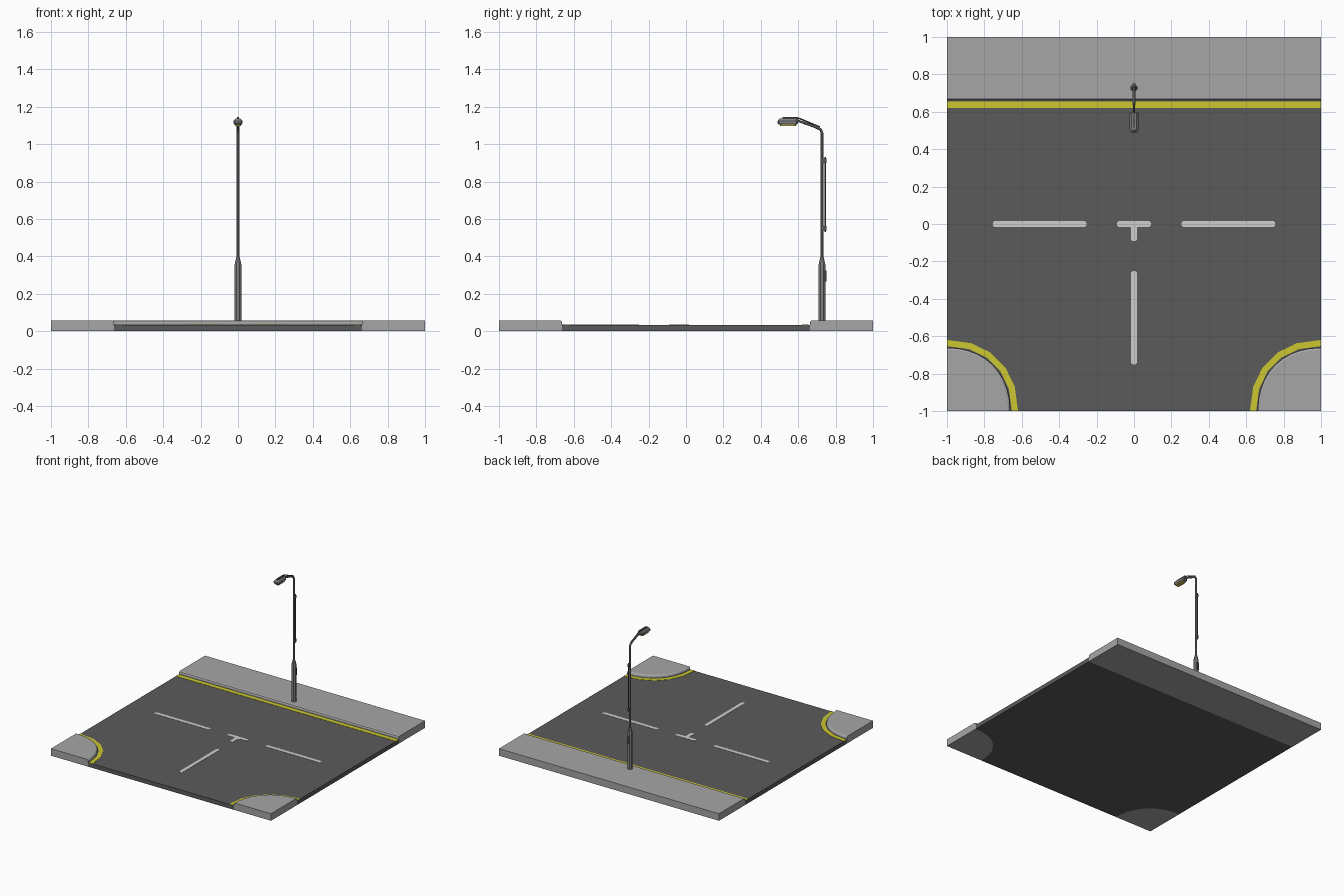
import bpy, bmesh, math
from mathutils import Vector

if "Cube" in bpy.data.objects:
    bpy.data.objects.remove(bpy.data.objects["Cube"])


def mat(name, r, g, b):
    m = bpy.data.materials.new(name)
    m.diffuse_color = (r, g, b, 1)
    m.use_nodes = True
    m.node_tree.nodes["Principled BSDF"].inputs["Base Color"].default_value = m.diffuse_color
    return m


ASPHALT = mat("asphalt", 0.105, 0.105, 0.105)
PAVING = mat("paving", 0.38, 0.38, 0.38)
YELLOW = mat("yellow_paint", 0.60, 0.57, 0.03)
WHITE = mat("white_paint", 0.62, 0.62, 0.60)
METAL = mat("pole_metal", 0.22, 0.22, 0.22)
DARK = mat("dark_metal", 0.09, 0.09, 0.09)
LENS = mat("lamp_lens", 0.60, 0.48, 0.10)


def loft(name, rings, material):
    """Skin between matching rings of 3D points and cap both ends."""
    bm = bmesh.new()
    vs = [[bm.verts.new(p) for p in ring] for ring in rings]
    n = len(vs[0])
    for a, b in zip(vs, vs[1:]):
        for i in range(n):
            j = (i + 1) % n
            bm.faces.new((a[i], a[j], b[j], b[i]))
    bm.faces.new(vs[0][::-1])
    bm.faces.new(vs[-1])
    bmesh.ops.recalc_face_normals(bm, faces=bm.faces)
    me = bpy.data.meshes.new(name)
    bm.to_mesh(me)
    bm.free()
    me.materials.append(material)
    ob = bpy.data.objects.new(name, me)
    bpy.context.collection.objects.link(ob)
    return ob


def prism(name, outline, z0, z1, material):
    return loft(name, [[(x, y, z) for x, y in outline] for z in (z0, z1)], material)


def rect(x0, x1, y0, y1, c=0.0):
    """Rectangle outline, with optional corner chamfer."""
    if not c:
        return [(x0, y0), (x1, y0), (x1, y1), (x0, y1)]
    return [(x0 + c, y0), (x1 - c, y0), (x1, y0 + c), (x1, y1 - c),
            (x1 - c, y1), (x0 + c, y1), (x0, y1 - c), (x0, y0 + c)]


def arc(r, side, n):
    """Slightly squared quarter round about a front corner, from the side edge to the front edge."""
    pts = []
    for i in range(n + 1):
        a = math.pi / 2 * i / n
        s, c = max(math.sin(a), 0) ** 0.92, max(math.cos(a), 0) ** 0.92
        pts.append((side * (1 - r * s), -1 + r * c))
    pts[-1] = (side * (1 - r), -1)
    return pts


def tube(name, path, radii, sides, material):
    """Round bar along a path lying in a plane of constant x."""
    path = [Vector(p) for p in path]
    rings = []
    for i, p in enumerate(path):
        t = (path[min(i + 1, len(path) - 1)] - path[max(i - 1, 0)]).normalized()
        u = Vector((1, 0, 0))
        v = t.cross(u)
        rings.append([p + radii[i] * (math.cos(k) * u + math.sin(k) * v)
                      for k in [2 * math.pi * (j + 0.5) / sides for j in range(sides)]])
    return loft(name, rings, material)


ROAD, CURB = 0.034, 0.058
R, RT = 0.338, 0.327

# Road slab, cut away under the pavements
prism("road", [(-1, 0.662)] + arc(R, -1, 10) + arc(R, 1, 10)[::-1] + [(1, 0.662)], 0, ROAD, ASPHALT)

# Back pavement with eased curb edge
loft("back_pavement", [[(x, y, z) for x, y in rect(-1, 1, y0, 1)]
     for y0, z in ((0.662, 0), (0.662, 0.046), (0.666, 0.054), (0.674, CURB))], PAVING)
prism("back_yellow_line", rect(-1, 1, 0.62, 0.656), ROAD - 0.002, ROAD + 0.002, YELLOW)

# Rounded corner pavements with yellow edge lines
for side, tag in ((-1, "left"), (1, "right")):
    loft(tag + "_corner_pavement",
         [[(x, y, z) for x, y in arc(r, side, 10) + [(side, -1)]]
          for r, z in ((R, 0), (R, 0.046), (R - 0.004, 0.054), (RT, CURB))], PAVING)
    prism(tag + "_yellow_line", arc(0.38, side, 5) + arc(0.347, side, 5)[::-1],
          ROAD - 0.002, ROAD + 0.002, YELLOW)
    x0, x1 = sorted((side * 0.255, side * 0.755))
    prism(tag + "_lane_dash", rect(x0, x1, -0.015, 0.015, 0.007), ROAD - 0.002, ROAD + 0.002, WHITE)

# Centre markings
prism("front_lane_dash", rect(-0.015, 0.015, -0.75, -0.252, 0.007), ROAD - 0.002, ROAD + 0.002, WHITE)
half = [(0.008, -0.092), (0.015, -0.085), (0.015, -0.022), (0.022, -0.015), (0.083, -0.015),
        (0.09, -0.008), (0.09, 0.008), (0.083, 0.015)]
prism("centre_tee", half + [(-x, y) for x, y in half[::-1]], ROAD - 0.002, ROAD + 0.002, WHITE)

# Street lamp: base, pole and arm
PY = 0.727
tube("lamp_base", [(0, PY, z) for z in (0.05, 0.355, 0.395)], [0.02, 0.02, 0.010], 8, METAL)
tube("lamp_pole", [(0, PY, 0.39), (0, PY, 1.06), (0, PY - 0.007, 1.078), (0, 0.69, 1.093), (0, 0.59, 1.128)],
     [0.0085, 0.008, 0.008, 0.0075, 0.007], 8, METAL)
tube("arm_brace", [(0, 0.715, 1.092), (0, 0.60, 1.14)], [0.004, 0.004], 6, DARK)

# Access door and rear rod with its brackets
prism("base_door", rect(-0.009, 0.009, 0.74, 0.752), 0.265, 0.325, DARK)
tube("rear_rod", [(0, 0.744, 0.53), (0, 0.744, 0.93)], [0.004, 0.004], 6, DARK)
for z, tag in ((0.55, "lower"), (0.91, "upper")):
    prism(tag + "_rod_bracket", rect(-0.007, 0.007, 0.728, 0.75), z - 0.012, z + 0.012, DARK)

# Lamp head: tapered housing, roof ridge and lens below
loft("lamp_head", [[(x, y, z) for x, y in rect(-w, w, y0, y1, 0.008)]
     for w, y0, y1, z in ((0.019, 0.498, 0.592, 1.104), (0.024, 0.49, 0.60, 1.112),
                          (0.024, 0.49, 0.60, 1.124), (0.013, 0.50, 0.598, 1.137))], METAL)
prism("head_ridge", rect(-0.006, 0.006, 0.515, 0.60), 1.13, 1.145, DARK)
prism("lamp_lens", rect(-0.017, 0.017, 0.502, 0.588, 0.006), 1.096, 1.106, LENS)
